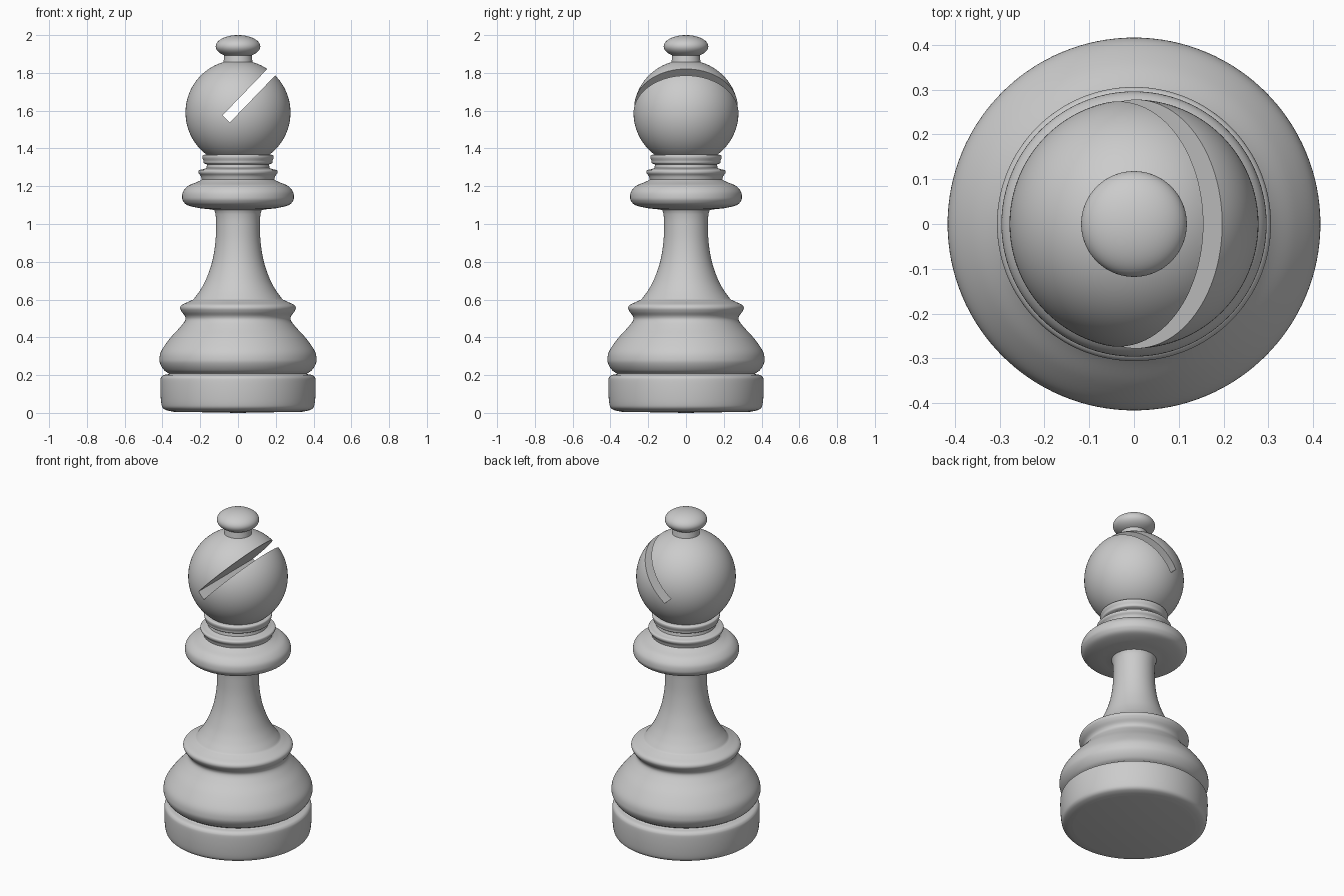
import bpy, bmesh, math
from mathutils import Matrix, Vector

if "Cube" in bpy.data.objects:
    bpy.data.objects.remove(bpy.data.objects["Cube"])

SIDES = 128


def smooth(pts, n=6):
    """Catmull-Rom curve through (radius, height) points."""
    p = [Vector(q) for q in pts]
    p = [2 * p[0] - p[1]] + p + [2 * p[-1] - p[-2]]
    out = []
    for a, b, c, d in zip(p, p[1:], p[2:], p[3:]):
        for i in range(n):
            t = i / n
            out.append(0.5 * (2 * b + (c - a) * t + (2 * a - 5 * b + 4 * c - d) * t * t
                              + (3 * b - a - 3 * c + d) * t ** 3))
    return out + [p[-2]]


def arc(r, rz, zc, a0, a1, n):
    """Elliptic arc centred on the axis, angles from the horizontal."""
    angles = [math.radians(a0 + (a1 - a0) * i / n) for i in range(n + 1)]
    return [Vector((r * math.cos(a), zc + rz * math.sin(a))) for a in angles]


def lathe(name, profile):
    bm = bmesh.new()
    rings = []
    for r, z in profile:
        if r < 1e-4:
            rings.append([bm.verts.new((0, 0, z))])
        else:
            rings.append([bm.verts.new((r * math.cos(2 * math.pi * k / SIDES),
                                        r * math.sin(2 * math.pi * k / SIDES), z))
                          for k in range(SIDES)])
    for a, b in zip(rings, rings[1:]):
        for k in range(SIDES):
            j = (k + 1) % SIDES
            loop = [a[k % len(a)], a[j % len(a)], b[j % len(b)], b[k % len(b)]]
            bm.faces.new(list(dict.fromkeys(loop)))
    bmesh.ops.recalc_face_normals(bm, faces=bm.faces)
    mesh = bpy.data.meshes.new(name)
    bm.to_mesh(mesh)
    bm.free()
    ob = bpy.data.objects.new(name, mesh)
    bpy.context.collection.objects.link(ob)
    return ob


# Turned sections, from bottom to top
foot = smooth([(0.34, 0.006), (0.375, 0.013), (0.397, 0.025), (0.406, 0.05), (0.411, 0.11),
               (0.411, 0.17), (0.406, 0.19), (0.393, 0.2), (0.37, 0.204)])
belly = smooth([(0.365, 0.208), (0.39, 0.225), (0.41, 0.255), (0.416, 0.285), (0.405, 0.33),
                (0.36, 0.395), (0.31, 0.45), (0.281, 0.487), (0.28, 0.51), (0.298, 0.535),
                (0.306, 0.555), (0.297, 0.572), (0.265, 0.587), (0.237, 0.6)])
stem = smooth([(0.232, 0.606), (0.2, 0.65), (0.168, 0.71), (0.137, 0.8), (0.12, 0.9),
               (0.116, 1.0), (0.119, 1.05), (0.126, 1.074)])
flange = smooth([(0.15, 1.078), (0.21, 1.085), (0.268, 1.1), (0.291, 1.122), (0.296, 1.145),
                 (0.289, 1.175), (0.262, 1.203), (0.222, 1.22), (0.2, 1.23)])
lower_ring = smooth([(0.192, 1.236), (0.198, 1.255), (0.209, 1.27), (0.207, 1.284),
                     (0.185, 1.29), (0.167, 1.296)])
upper_ring = smooth([(0.164, 1.315), (0.18, 1.322), (0.183, 1.335), (0.189, 1.352),
                     (0.186, 1.364), (0.168, 1.368)])
head = arc(0.278, 0.278, 1.59, -53, 74, 40)
finial = arc(0.118, 0.06, 1.94, -52, 90, 24)

profile = ([Vector((0, 0))] + foot + belly + stem + flange + lower_ring
           + upper_ring + head + finial)
bishop = lathe("turned_bishop", profile)

# Slanted slot through the head
bm = bmesh.new()
bmesh.ops.create_cube(bm, size=1)
length, width = 0.6, 0.054
bm.transform(Matrix.Translation((-0.063, 0, 1.556))
             @ Matrix.Rotation(math.radians(-46), 4, 'Y')
             @ Matrix.Translation((length / 2, 0, 0))
             @ Matrix.Diagonal((length, 1, width, 1)))
mesh = bpy.data.meshes.new("slot_cutter")
bm.to_mesh(mesh)
bm.free()
cutter = bpy.data.objects.new("slot_cutter", mesh)
bpy.context.collection.objects.link(cutter)
cutter.hide_render = True

mod = bishop.modifiers.new("slot", 'BOOLEAN')
mod.operation = 'DIFFERENCE'
mod.solver = 'EXACT'
mod.object = cutter
bpy.context.view_layer.objects.active = bishop
bishop.select_set(True)
bpy.ops.object.modifier_apply(modifier=mod.name)
bpy.data.objects.remove(cutter)
bpy.ops.object.shade_smooth_by_angle(angle=math.radians(35))
